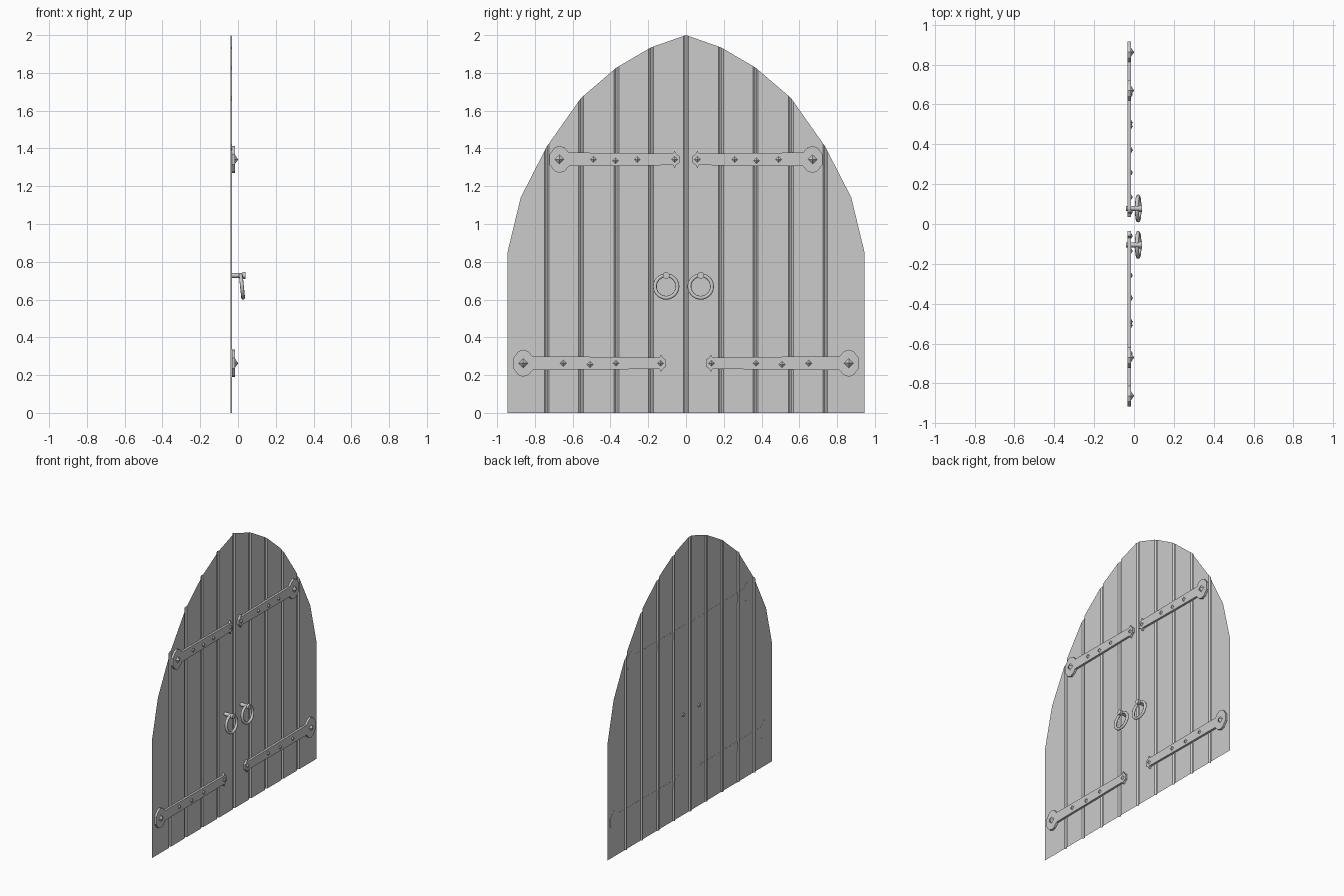
import bpy, bmesh, math
from mathutils import Matrix, Vector

if "Cube" in bpy.data.objects:
    bpy.data.objects.remove(bpy.data.objects["Cube"])

FACE_X, GROOVE_X = -0.031, -0.040


def make_object(name, bm):
    mesh = bpy.data.meshes.new(name)
    bm.to_mesh(mesh)
    bm.free()
    ob = bpy.data.objects.new(name, mesh)
    bpy.context.collection.objects.link(ob)
    return ob


# Pointed arch outline (distance from centre, height)
ARCH = [(0, 2.0), (0.185, 1.935), (0.368, 1.828), (0.555, 1.668),
        (0.737, 1.41), (0.875, 1.14), (0.945, 0.85)]


def arch_height(y):
    y = abs(y)
    for (y0, z0), (y1, z1) in zip(ARCH, ARCH[1:]):
        if y <= y1:
            return z0 + (z1 - z0) * (y - y0) / (y1 - y0)
    return ARCH[-1][1]


# Planked door: one thin sheet, folded back into a groove at each joint
def build_door():
    profile = [(-0.945, FACE_X), (0.945, FACE_X), (-0.875, FACE_X), (0.875, FACE_X)]
    joints = sorted({s * a[0] for a in ARCH[:5] for s in (-1, 1)})
    for j in joints:
        profile += [(j - 0.013, FACE_X), (j - 0.004, GROOVE_X),
                    (j, GROOVE_X), (j + 0.004, GROOVE_X), (j + 0.013, FACE_X)]
    profile.sort()
    bm = bmesh.new()
    cols = [(bm.verts.new((x, y, 0)), bm.verts.new((x, y, arch_height(y))))
            for y, x in profile]
    for (a, b), (c, d) in zip(cols, cols[1:]):
        bm.faces.new((a, c, d, b))
    make_object("door_planks", bm)


# Iron strap: elongated head outside, tapered bar, spade tip toward the centre
def build_strap(name, side, z, head, tip):
    bar0, bar1 = head - 0.052, tip + 0.03
    mid = (bar0 + bar1) / 2
    upper = [(head + 0.053, 0.027), (head + 0.026, 0.062), (head, 0.072),
             (head - 0.028, 0.062), (bar0 + 0.002, 0.036), (mid, 0.034),
             (bar1 + 0.005, 0.030), (bar1 - 0.004, 0.046),
             (bar1 - 0.014, 0.028), (tip, 0.018)]
    outline = upper + [(y, -h) for y, h in reversed(upper)]
    bm = bmesh.new()
    face = bm.faces.new([bm.verts.new((FACE_X - 0.001, side * y, z + h)) for y, h in outline])
    res = bmesh.ops.extrude_face_region(bm, geom=[face], use_keep_orig=True)
    moved = [v for v in res["geom"] if isinstance(v, bmesh.types.BMVert)]
    bmesh.ops.translate(bm, verts=moved, vec=(0.016, 0, 0))
    bmesh.ops.recalc_face_normals(bm, faces=bm.faces)
    make_object(name, bm)


# Pyramid studs
def build_studs(name, side, z, studs):
    bm = bmesh.new()
    for y, dz, r, h in studs:
        m = Matrix.Translation((-0.017 + h / 2, side * y, z + dz)) @ Matrix.Rotation(math.pi / 2, 4, 'Y')
        bmesh.ops.create_cone(bm, cap_ends=True, segments=4, radius1=r, radius2=0.0,
                              depth=h, matrix=m)
    make_object(name, bm)


# Ring pull: tilted ring, shaft through the door, end knob and back washer
def build_handle(name, y):
    bpy.ops.mesh.primitive_torus_add(major_radius=0.060, minor_radius=0.010,
                                     major_segments=24, minor_segments=8,
                                     location=(0.021, y, 0.669),
                                     rotation=(0, math.pi / 2 - math.radians(6), 0))
    ring = bpy.context.object
    ring.name = name + "_ring"
    bpy.ops.object.shade_smooth_by_angle(angle=math.radians(50))
    bm = bmesh.new()
    for x0, x1, r in ((-0.040, 0.039, 0.013), (0.024, 0.040, 0.018)):
        m = Matrix.Translation(((x0 + x1) / 2, y, 0.728)) @ Matrix.Rotation(math.pi / 2, 4, 'Y')
        bmesh.ops.create_cone(bm, cap_ends=True, segments=12, radius1=r, radius2=r,
                              depth=x1 - x0, matrix=m)
    make_object(name + "_shaft", bm)


build_door()
LEVELS = (("upper", 1.342, 0.670, 0.034, (0.060, 0.258, 0.373, 0.490)),
          ("lower", 0.263, 0.862, 0.106, (0.135, 0.370, 0.508, 0.650)))
for level, z, head, tip, small in LEVELS:
    for label, side in (("left", -1), ("right", 1)):
        build_strap(f"{level}_{label}_strap", side, z, head, tip)
        studs = [(y, -0.007 if i == 2 else 0, 0.018, 0.011) for i, y in enumerate(small)]
        studs.append((head, 0, 0.026, 0.018))
        build_studs(f"{level}_{label}_studs", side, z, studs)
build_handle("left_handle", -0.105)
build_handle("right_handle", 0.078)
